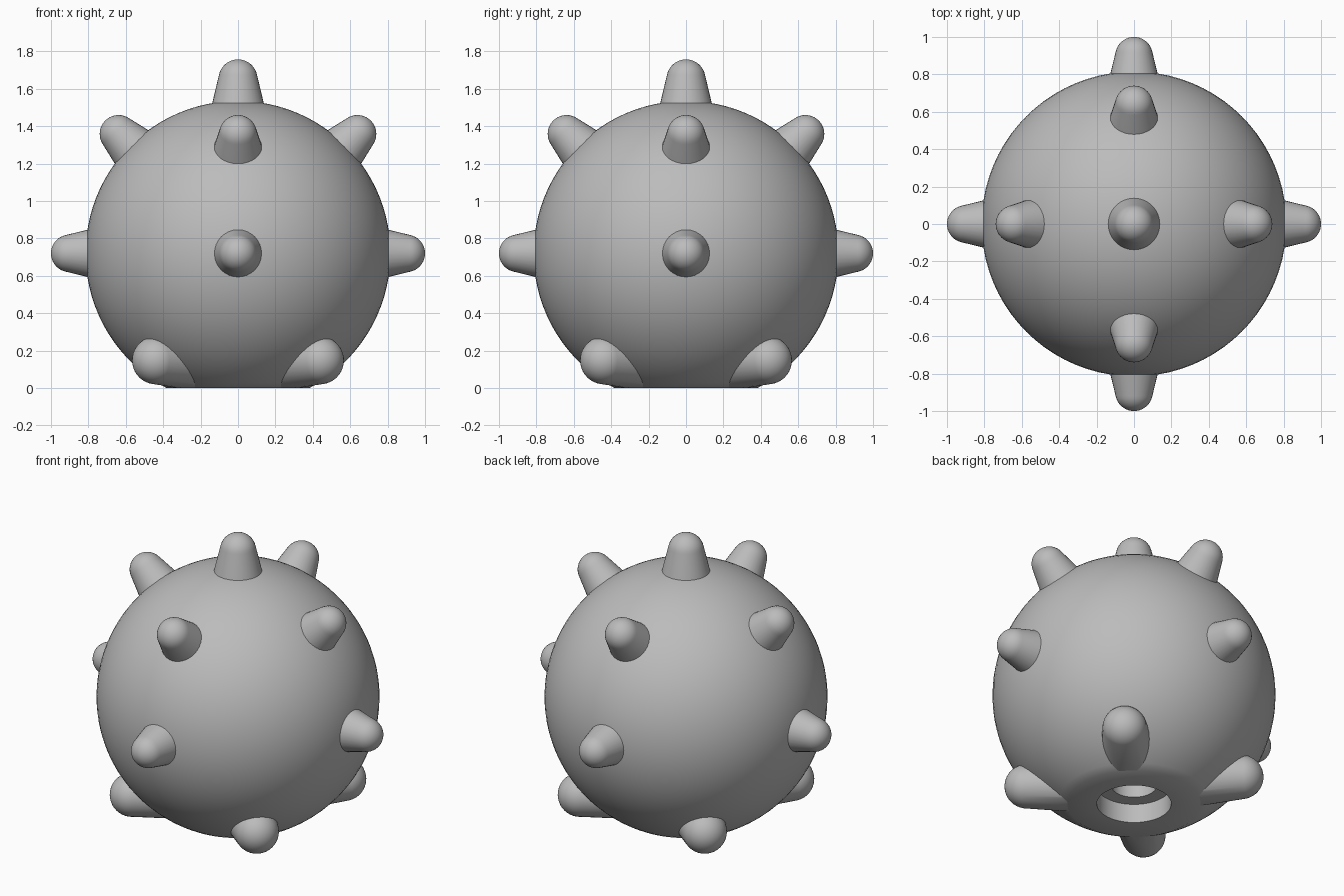
import bpy
import bmesh
from math import sin, cos, pi, radians, sqrt, acos
from mathutils import Vector, Matrix

cube = bpy.data.objects.get("Cube")
if cube:
    bpy.data.objects.remove(cube, do_unlink=True)

grey = bpy.data.materials.new("mid grey")
grey.use_nodes = True
COLOUR = (0.5, 0.5, 0.5, 1)
grey.diffuse_color = COLOUR
grey.node_tree.nodes["Principled BSDF"].inputs["Base Color"].default_value = COLOUR

CENTRE = Vector((0, 0, 0.72))
RADIUS = 0.815


def arc(centre, radius, start, end, steps):
    """Points (r, z) on an arc; angles are measured from the +z pole."""
    angles = [start + (end - start) * i / steps for i in range(steps + 1)]
    return [(radius * sin(a), centre + radius * cos(a)) for a in angles]


def revolve(name, profile, steps, matrix=Matrix(), floor=None):
    """Spin an (r, z) profile round z, place it, and cut it flat at the floor."""
    bm = bmesh.new()
    verts = [bm.verts.new((r, 0, z)) for r, z in profile]
    edges = [bm.edges.new(pair) for pair in zip(verts, verts[1:])]
    bmesh.ops.spin(bm, geom=verts + edges, axis=(0, 0, 1), cent=(0, 0, 0),
                   angle=2 * pi, steps=steps)
    bmesh.ops.remove_doubles(bm, verts=bm.verts, dist=1e-5)
    bmesh.ops.transform(bm, matrix=matrix, verts=bm.verts)
    if floor is not None:
        cut = bmesh.ops.bisect_plane(
            bm, geom=bm.verts[:] + bm.edges[:] + bm.faces[:],
            plane_co=(0, 0, floor), plane_no=(0, 0, -1), clear_outer=True)
        rim = [e for e in cut["geom_cut"] if isinstance(e, bmesh.types.BMEdge)]
        bmesh.ops.holes_fill(bm, edges=rim)
    bmesh.ops.recalc_face_normals(bm, faces=bm.faces)
    mesh = bpy.data.meshes.new(name)
    bm.to_mesh(mesh)
    bm.free()
    mesh.materials.append(grey)
    obj = bpy.data.objects.new(name, mesh)
    bpy.context.collection.objects.link(obj)
    bpy.ops.object.select_all(action="DESELECT")
    obj.select_set(True)
    bpy.context.view_layer.objects.active = obj
    bpy.ops.object.shade_smooth_by_angle(angle=radians(35))
    return obj


def stud(name, origin, direction, base, tip, floor=None):
    """Tapered stud with a domed end; base and tip are (distance, radius)."""
    (base_d, base_r), (tip_d, tip_r) = base, tip
    profile = [(0, base_d), (base_r, base_d)]
    profile += arc(tip_d, tip_r, pi * 0.44, 0, 9)
    profile[-1] = (0, tip_d + tip_r)
    turn = Vector(direction).to_track_quat("Z", "Y").to_matrix().to_4x4()
    return revolve(name, profile, 32, Matrix.Translation(origin) @ turn, floor)


# Ball body with a flat underside and a stepped socket
low = acos(-CENTRE.z / RADIUS)
body = [(0, 0.45), (0.13, 0.45), (0.13, 0.12), (0.214, 0.12), (0.214, 0)]
body += arc(CENTRE.z, RADIUS, low, 0, 40)
body[-1] = (0, CENTRE.z + RADIUS)
revolve("ball_body", body, 80)

# Top stud
stud("top_stud", CENTRE, (0, 0, 1), (0.74, 0.153), (0.933, 0.104))

# Level and raised studs on the four sides
SIDES = {"left": (1, 0), "right": (-1, 0), "front": (0, -1), "back": (0, 1)}
for side, (x, y) in SIDES.items():
    stud(side + "_stud", CENTRE, (x, y, 0), (0.74, 0.142), (0.9, 0.1))
    stud(side + "_upper_stud", CENTRE, (x, y, 1), (0.74, 0.142), (0.903, 0.101))

# Four diagonal feet, flattened at the ground
for y, depth in ((-1, "front"), (1, "back")):
    for x, side in ((1, "left"), (-1, "right")):
        stud(f"{depth}_{side}_foot", Vector((0, 0, 0.148)), (x, y, 0),
             (0.26, 0.17), (0.62, 0.128), floor=0.001)
